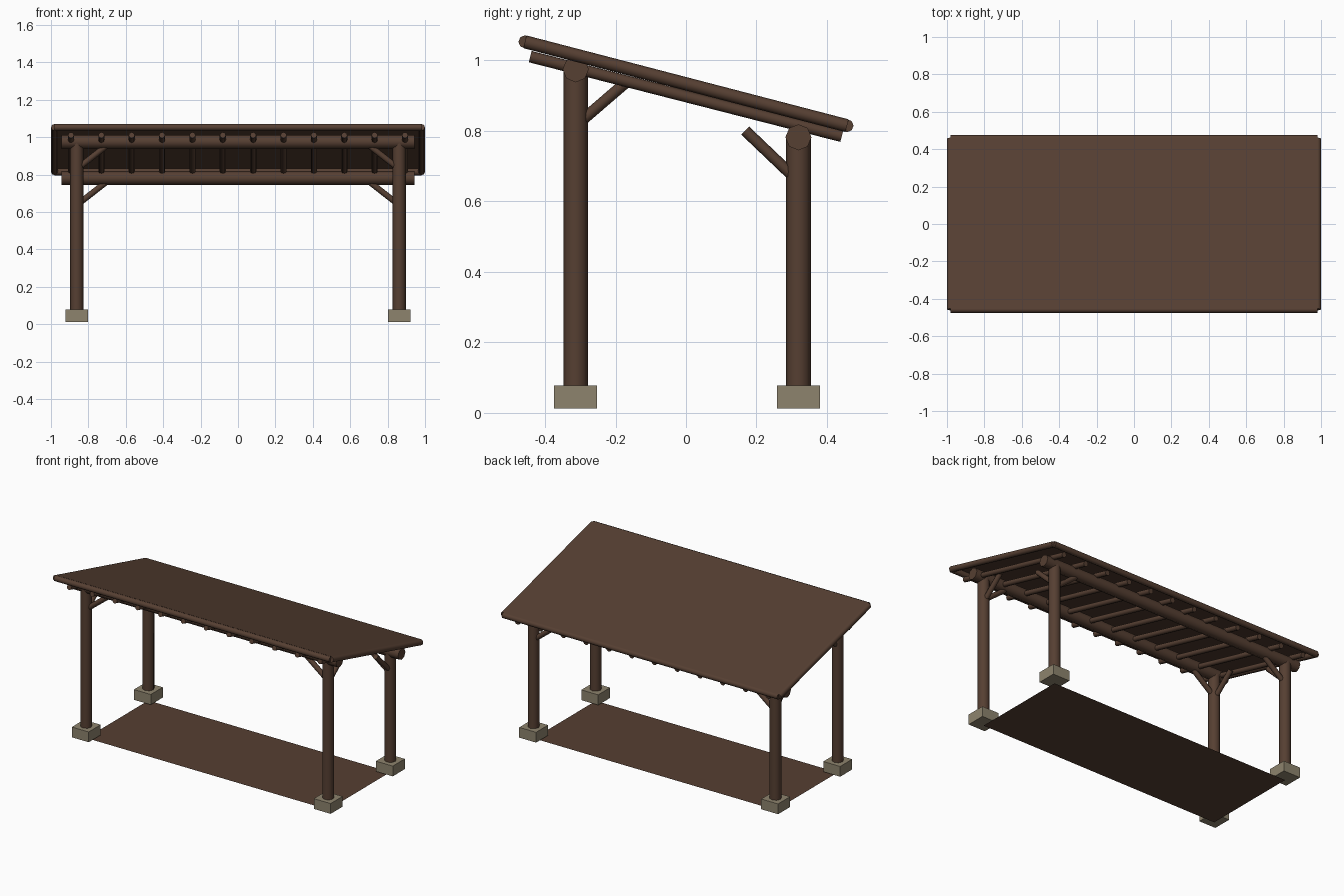
import bpy, math
from mathutils import Vector

cube = bpy.data.objects.get("Cube")
if cube:
    bpy.data.objects.remove(cube, do_unlink=True)


def make_material(name, rgb):
    mat = bpy.data.materials.new(name)
    mat.use_nodes = True
    mat.diffuse_color = (*rgb, 1)
    bsdf = mat.node_tree.nodes["Principled BSDF"]
    bsdf.inputs["Base Color"].default_value = (*rgb, 1)
    bsdf.inputs["Roughness"].default_value = 0.9
    return mat


WOOD = make_material("dark wood", (0.093, 0.05, 0.032))
STONE = make_material("grey stone", (0.27, 0.23, 0.155))


def finish(name, mat):
    obj = bpy.context.object
    obj.name = name
    obj.data.materials.append(mat)
    return obj


def log(name, start, end, radius, sides=8):
    """Round timber between two points."""
    a, b = Vector(start), Vector(end)
    axis = b - a
    bpy.ops.mesh.primitive_cylinder_add(
        vertices=sides, radius=radius, depth=axis.length, location=(a + b) / 2,
        rotation=axis.to_track_quat('Z', 'Y').to_euler())
    obj = finish(name, WOOD)
    bpy.ops.object.shade_smooth_by_angle(angle=math.radians(50))
    return obj


def sheet(name, corners):
    mesh = bpy.data.meshes.new(name)
    mesh.from_pydata(corners, [], [(0, 1, 2, 3)])
    mesh.materials.append(WOOD)
    obj = bpy.data.objects.new(name, mesh)
    bpy.context.collection.objects.link(obj)


POST_X = 0.862
# row: name, y, beam height, inward direction, y-brace reach, its low and high z
rows = [("front", -0.313, 0.975, 1, 0.148, 0.815, 0.942),
        ("back", 0.319, 0.782, -1, 0.151, 0.657, 0.801)]

# Posts, footings, braces and main beams
for row, y, top, inward, reach, low, high in rows:
    log(row + "_beam", (-0.945, y, top), (0.943, y, top), 0.037)
    for side, s in (("left", 1), ("right", -1)):
        tag = f"{row}_{side}_"
        x = s * POST_X
        bpy.ops.mesh.primitive_cube_add(size=1, location=(x, y, 0.045))
        bpy.context.object.scale = (0.12, 0.122, 0.066)
        finish(tag + "footing", STONE)
        log(tag + "post", (x, y, 0.06), (x, y, top), 0.035)
        log(tag + "beam_brace", (x, y, top - 0.145),
            (x - s * 0.16, y, top - 0.02), 0.016)
        log(tag + "rafter_brace", (x, y, low), (x, y + inward * reach, high), 0.016)

# Rafters
for i in range(12):
    x = -0.893 + i * 1.786 / 11
    log(f"rafter_{i + 1}", (x, -0.442, 1.011), (x, 0.442, 0.785), 0.0165)

# Log frame around the roof edge
EX, EY, HIGH, LOW, R = 0.981, 0.457, 1.053, 0.815, 0.0185
log("front_roof_edge", (-EX, -EY, HIGH), (EX, -EY, HIGH), R)
log("back_roof_edge", (-EX, EY, LOW), (EX, EY, LOW), R)
for side, s in (("left", 1), ("right", -1)):
    log(side + "_roof_edge", (s * EX, -EY, HIGH), (s * EX, EY, LOW), R)

# Roof sheet laid on the frame, and ground floor sheet
lift = Vector((0, HIGH - LOW, 2 * EY)).normalized() * R
sheet("roof_sheet", [Vector(p) + lift for p in (
    (-EX, -EY, HIGH), (EX, -EY, HIGH), (EX, EY, LOW), (-EX, EY, LOW))])
y0, y1 = rows[0][1], rows[1][1]
sheet("floor", [(-POST_X, y0, 0), (POST_X, y0, 0), (POST_X, y1, 0), (-POST_X, y1, 0)])
